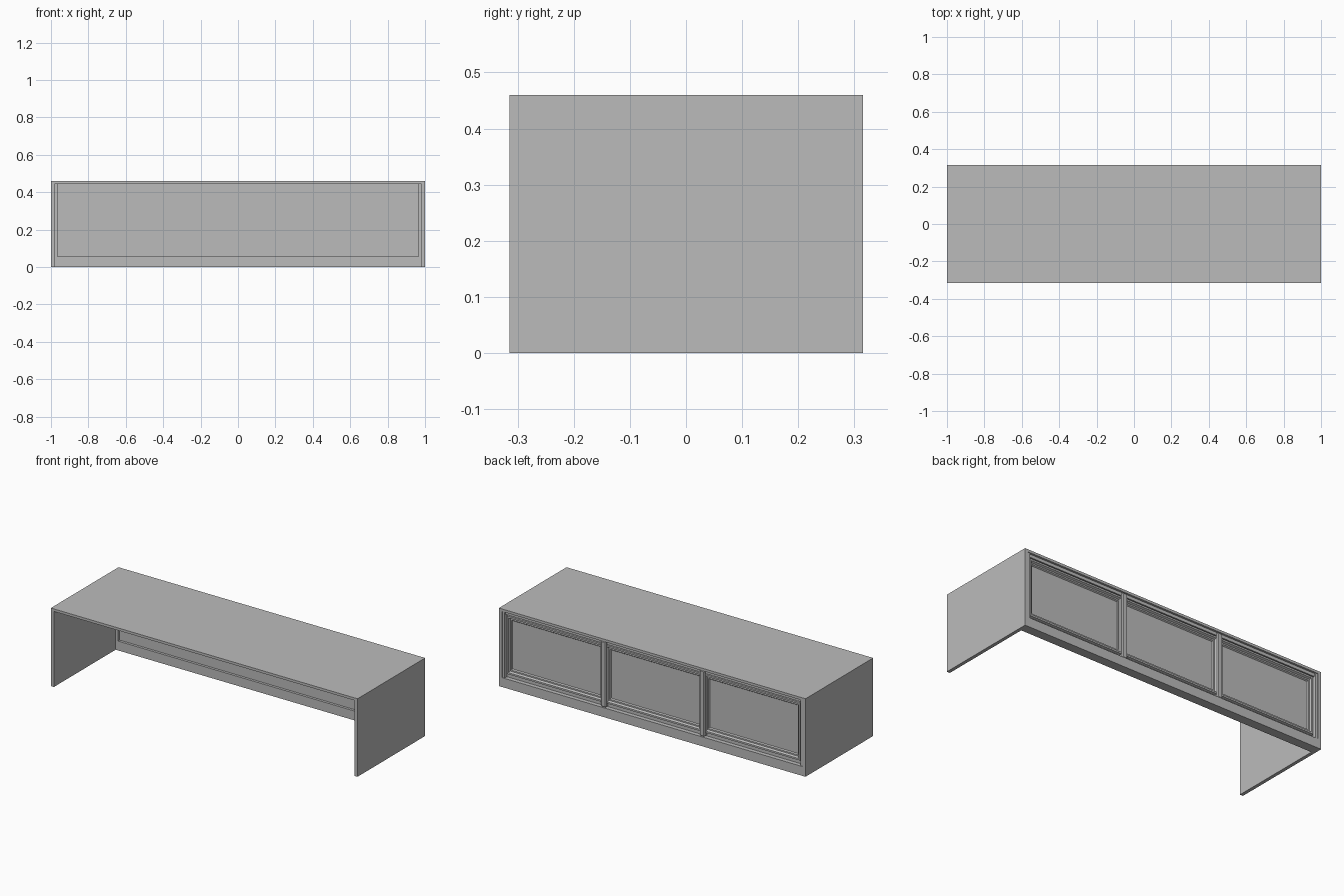
import bpy
import bmesh

if "Cube" in bpy.data.objects:
    bpy.data.objects.remove(bpy.data.objects["Cube"], do_unlink=True)

# One plain grey finish
grey = bpy.data.materials.new("plain_grey")
grey.use_nodes = True
colour = (0.5, 0.5, 0.5, 1)
grey.diffuse_color = colour
grey.node_tree.nodes["Principled BSDF"].inputs["Base Color"].default_value = colour

HALF_X, HALF_Y, HEIGHT = 1.0, 0.315, 0.46
INNER_X, TOP_Z, RAIL_Z = 0.98, 0.445, 0.055
OPEN_X = 0.965      # inner edge of the end stiles
BOARD_Y = 0.275     # inner face of the panel board
RAIL_Y = 0.26       # inner face of the rail and stiles


def finish(name, bm):
    bmesh.ops.recalc_face_normals(bm, faces=bm.faces)
    mesh = bpy.data.meshes.new(name)
    bm.to_mesh(mesh)
    bm.free()
    mesh.materials.append(grey)
    obj = bpy.data.objects.new(name, mesh)
    bpy.context.collection.objects.link(obj)
    return obj


def box(name, xs, ys, zs):
    bm = bmesh.new()
    bmesh.ops.create_cube(bm, size=1)
    for v in bm.verts:
        for axis, (low, high) in enumerate((xs, ys, zs)):
            v.co[axis] = high if v.co[axis] > 0 else low
    return finish(name, bm)


def moulded_panel(name, x0, x1, z0, z1, steps):
    """Nested rectangles joined into a moulded frame and a flat field."""
    bm = bmesh.new()
    rings = []
    for dx, dz, y in steps:
        a, b, c, d = x0 + dx, x1 - dx, z0 + dz, z1 - dz
        rings.append([bm.verts.new(p) for p in
                      ((a, y, c), (b, y, c), (b, y, d), (a, y, d))])
    for r, s in zip(rings, rings[1:]):
        for i in range(4):
            j = (i + 1) % 4
            bm.faces.new((r[i], r[j], s[j], s[i]))
    bm.faces.new(rings[0])
    bm.faces.new(rings[-1])
    return finish(name, bm)


# Outer shell: top and two sides, open at the front
box("top_board", (-HALF_X, HALF_X), (-HALF_Y, HALF_Y), (TOP_Z, HEIGHT))
for side, s in (("left", 1), ("right", -1)):
    box(side + "_side", sorted((s * INNER_X, s * HALF_X)),
        (-HALF_Y, HALF_Y), (0, TOP_Z))
    box(side + "_stile", sorted((s * OPEN_X, s * INNER_X)),
        (RAIL_Y, HALF_Y - 0.004), (RAIL_Z, TOP_Z))

# Back rail and thin trim below the top
box("bottom_rail", (-INNER_X, INNER_X), (RAIL_Y, HALF_Y), (0, RAIL_Z))
box("top_trim", (-OPEN_X, OPEN_X), (BOARD_Y, 0.303), (0.427, TOP_Z))

# Three moulded panels, each (inset x, inset z, y) from the inside outward
steps = [(0, 0, BOARD_Y), (0, 0, 0.29), (0.008, 0.02, 0.29),
         (0.01, 0.024, 0.303), (0.02, 0.034, 0.303),
         (0.024, 0.04, 0.292), (0.03, 0.048, 0.292), (0.034, 0.053, 0.285)]
width = 2 * OPEN_X / 3
for i in range(3):
    x0 = -OPEN_X + i * width
    moulded_panel(f"back_panel_{i + 1}", x0, x0 + width, RAIL_Z, TOP_Z, steps)

# Chamfered uprights between the panels
for side, s in (("left", 1), ("right", -1)):
    centre = s * width / 2
    upright = box(side + "_upright", (centre - 0.017, centre + 0.017),
                  (BOARD_Y + 0.005, 0.312), (RAIL_Z, TOP_Z))
    chamfer = upright.modifiers.new("chamfer", "BEVEL")
    chamfer.width = 0.006
    chamfer.segments = 1
